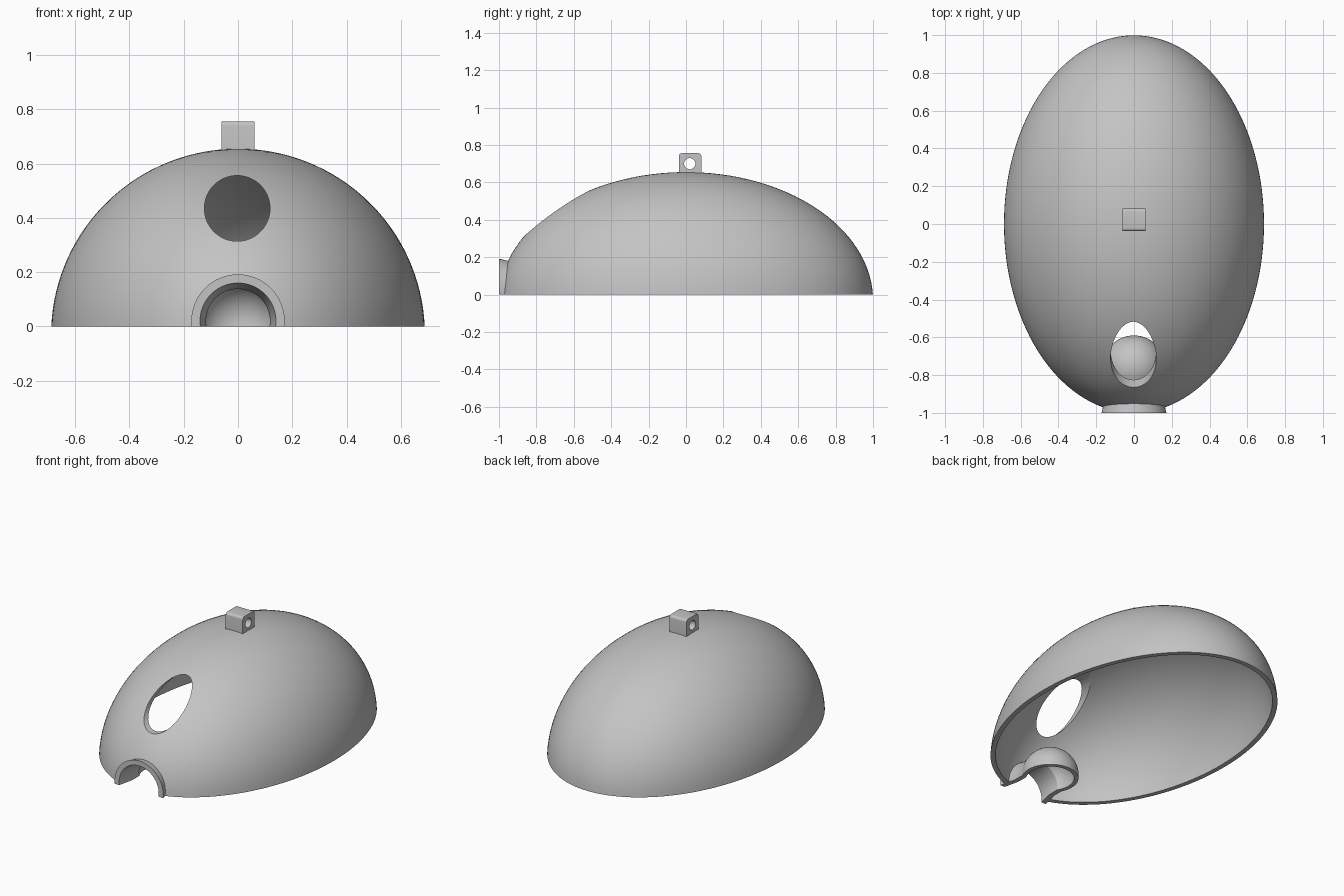
import bpy, bmesh, math
from mathutils import Matrix, Vector

if "Cube" in bpy.data.objects:
    bpy.data.objects.remove(bpy.data.objects["Cube"], do_unlink=True)

GREY = (0.55, 0.55, 0.55, 1)
mat = bpy.data.materials.new("plain grey")
mat.use_nodes = True
mat.diffuse_color = GREY
mat.node_tree.nodes["Principled BSDF"].inputs["Base Color"].default_value = GREY


def make(name, bm):
    bmesh.ops.recalc_face_normals(bm, faces=bm.faces)
    me = bpy.data.meshes.new(name)
    bm.to_mesh(me)
    bm.free()
    me.materials.append(mat)
    ob = bpy.data.objects.new(name, me)
    bpy.context.collection.objects.link(ob)
    return ob


def revolve(points, axis, steps):
    """Full turn of a closed profile of vectors around an axis through the origin."""
    bm = bmesh.new()
    vs = [bm.verts.new(p) for p in points]
    es = [bm.edges.new((vs[i], vs[(i + 1) % len(vs)])) for i in range(len(vs))]
    bmesh.ops.spin(bm, geom=vs + es, cent=(0, 0, 0), axis=axis, angle=math.tau,
                   steps=steps, use_merge=True)
    bmesh.ops.remove_doubles(bm, verts=bm.verts, dist=1e-5)
    return bm


def keep_above_ground(bm):
    cut = bmesh.ops.bisect_plane(bm, geom=bm.verts[:] + bm.edges[:] + bm.faces[:],
                                 plane_co=(0, 0, 0), plane_no=(0, 0, -1), clear_outer=True)
    # close the cut wall with a flat rim
    rim = [e for e in cut["geom_cut"] if isinstance(e, bmesh.types.BMEdge)]
    return rim


def drill(ob, radius, centre, length, direction):
    bm = bmesh.new()
    turn = Vector((0, 0, 1)).rotation_difference(Vector(direction)).to_matrix().to_4x4()
    bmesh.ops.create_cone(bm, cap_ends=True, segments=64, radius1=radius, radius2=radius,
                          depth=length, matrix=Matrix.Translation(centre) @ turn)
    cutter = make("cutter", bm)
    cutter.hide_render = True
    mod = ob.modifiers.new("drill", 'BOOLEAN')
    mod.operation, mod.solver, mod.object = 'DIFFERENCE', 'EXACT', cutter
    bpy.context.view_layer.objects.active = ob
    bpy.ops.object.modifier_apply(modifier=mod.name)
    bpy.data.objects.remove(cutter, do_unlink=True)


def smooth(ob):
    bpy.ops.object.select_all(action='DESELECT')
    ob.select_set(True)
    bpy.context.view_layer.objects.active = ob
    bpy.ops.object.shade_smooth_by_angle(angle=math.radians(30))


# Half-egg shell: outer and inner ellipsoid surfaces joined by a flat rim
WALL, DROP, RINGS, SEGS = 0.03, 0.03, 32, 128
bm = bmesh.new()
loops = []
for inset in (0, WALL):
    rx, ry, rz = 0.689 - inset, 1.0 - inset, 0.685 - inset
    start = math.asin(DROP / rz)
    rings = []
    for i in range(RINGS):
        t = start + (math.pi / 2 - start) * i / RINGS
        rings.append([bm.verts.new((rx * math.cos(t) * math.cos(a), ry * math.cos(t) * math.sin(a),
                                    rz * math.sin(t) - DROP))
                      for a in (math.tau * k / SEGS for k in range(SEGS))])
    top = bm.verts.new((0, 0, rz - DROP))
    for k in range(SEGS):
        n = (k + 1) % SEGS
        for low, high in zip(rings, rings[1:]):
            bm.faces.new((low[k], low[n], high[n], high[k]))
        bm.faces.new((rings[-1][k], rings[-1][n], top))
    loops.append(rings[0])
for k in range(SEGS):
    n = (k + 1) % SEGS
    bm.faces.new((loops[0][k], loops[0][n], loops[1][n], loops[1][k]))
shell = make("shell", bm)
drill(shell, 0.121, (-0.003, -0.7, 0.435), 1.0, (0, 1, 0))
drill(shell, 0.15, (0, -1.0, 0.02), 0.24, (0, 1, 0))
smooth(shell)

# Socket: tapered front ring opening into a round cup, halved at the ground
CUP_Y = -0.755


def cup_arc(radius, first):
    return [Vector((radius * math.sin(a), CUP_Y - radius * math.cos(a), 0))
            for a in (first + (math.pi - first) * i / 24 for i in range(25))]


outer = [Vector((0.172, -1, 0)), Vector((0.148, -0.9, 0))] + cup_arc(0.165, 1.1)
inner = [Vector((0.14, -1, 0)), Vector((0.118, -0.9, 0))] + cup_arc(0.14, 1.0)
bm = revolve(outer + inner[::-1], (0, 1, 0), 64)
bmesh.ops.translate(bm, verts=bm.verts, vec=(0, 0, 0.02))
rim = keep_above_ground(bm)
bmesh.ops.triangle_fill(bm, edges=rim, use_beauty=True)
smooth(make("socket", bm))

# Hanging lug with rounded upper edges and a cross hole
bm = bmesh.new()
bmesh.ops.create_cube(bm, size=1, matrix=Matrix.Translation((0, 0.022, 0.695))
                      @ Matrix.Diagonal((0.12, 0.12, 0.122, 1)))
top_edges = [e for e in bm.edges if all(v.co.z > 0.7 for v in e.verts)
             and abs(e.verts[0].co.x - e.verts[1].co.x) > 0.05]
bmesh.ops.bevel(bm, geom=top_edges, offset=0.016, segments=5, profile=0.5, affect='EDGES')
lug = make("hanging_lug", bm)
drill(lug, 0.03, (0, 0.02, 0.7), 0.4, (1, 0, 0))
smooth(lug)
